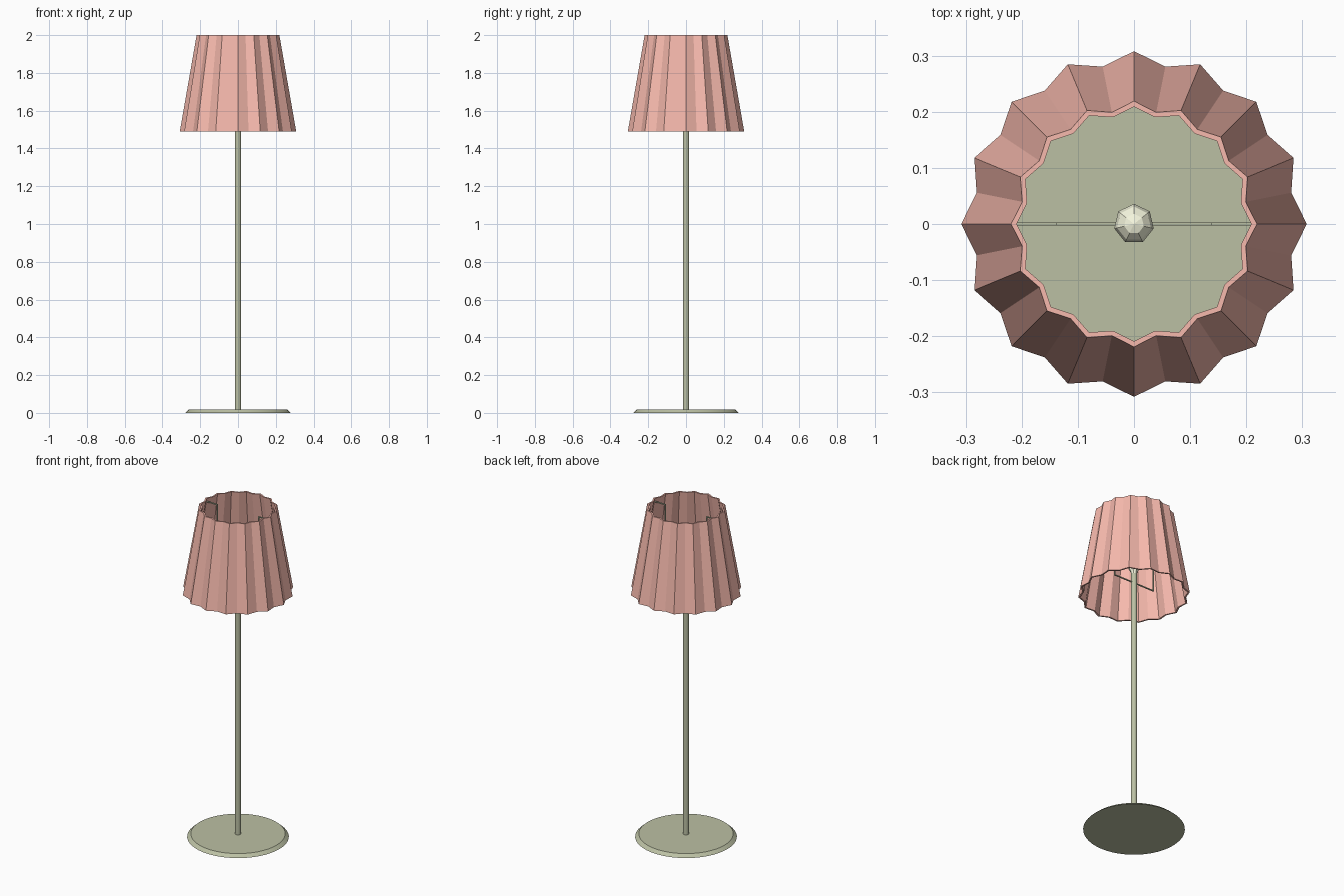
import bpy, math

if "Cube" in bpy.data.objects:
    bpy.data.objects.remove(bpy.data.objects["Cube"])


def material(name, rgb):
    m = bpy.data.materials.new(name)
    m.diffuse_color = (*rgb, 1)
    m.use_nodes = True
    m.node_tree.nodes["Principled BSDF"].inputs["Base Color"].default_value = m.diffuse_color
    return m


GREEN = material("olive_metal", (0.50, 0.53, 0.37))
CORAL = material("coral_fabric", (0.93, 0.49, 0.42))
CREAM = material("cream_glass", (0.93, 0.94, 0.74))


def mesh_object(name, verts, faces, mat):
    me = bpy.data.meshes.new(name)
    me.from_pydata(verts, [], faces)
    me.materials.append(mat)
    ob = bpy.data.objects.new(name, me)
    bpy.context.collection.objects.link(ob)
    return ob


def bridge(a, b, n):
    return [(a + i, a + (i + 1) % n, b + (i + 1) % n, b + i) for i in range(n)]


def lathe(name, profile, n, mat, smooth=True):
    """Closed solid of revolution from (radius, z) pairs, bottom to top."""
    verts = [(r * math.sin(2 * math.pi * i / n), r * math.cos(2 * math.pi * i / n), z)
             for r, z in profile for i in range(n)]
    faces = []
    for k in range(len(profile) - 1):
        faces += [f[::-1] for f in bridge(k * n, (k + 1) * n, n)]
    faces += [tuple(range(n)), tuple(reversed(range(len(verts) - n, len(verts))))]
    ob = mesh_object(name, verts, faces, mat)
    if smooth:
        bpy.ops.object.select_all(action='DESELECT')
        ob.select_set(True)
        bpy.context.view_layer.objects.active = ob
        bpy.ops.object.shade_smooth_by_angle(angle=math.radians(30))
    return ob


# Base and pole
lathe("base", [(0.28, 0), (0.26, 0.018)], 48, GREEN)
lathe("pole", [(0.017, 0.01), (0.017, 1.62)], 16, GREEN)

# Faceted seven-sided bulb
lathe("bulb", [(0.015, 1.61), (0.019, 1.635), (0.032, 1.66), (0.036, 1.68),
               (0.031, 1.70), (0.018, 1.713), (0.001, 1.718)], 7, CREAM, smooth=False)

# Pleated shade: outer bottom, outer top, inner top, inner bottom loops
N = 32
verts, faces = [], []
for peak, valley, z in ((0.308, 0.286, 1.49), (0.219, 0.203, 2.0),
                        (0.209, 0.194, 2.0), (0.298, 0.277, 1.49)):
    for i in range(N):
        a = 2 * math.pi * i / N
        r = valley if i % 2 else peak
        verts.append((r * math.cos(a), r * math.sin(a), z))
for k in range(4):
    faces += bridge(k * N, (k + 1) % 4 * N, N)
mesh_object("pleated_shade", verts, faces, CORAL)

# Stepped square-wire brackets from the pole up to the shade rim
H = 0.003
path = [(0.0, 1.567), (0.14, 1.567), (0.14, 1.98), (0.214, 1.98)]
offsets = [(0, 1), (-1, 1), (-1, 1), (0, 1)]   # mitred corner directions
for side, label in ((1, "right"), (-1, "left")):
    verts, faces = [], []
    for (x, z), (ox, oz) in zip(path, offsets):
        for s, y in ((1, -H), (1, H), (-1, H), (-1, -H)):
            verts.append((side * (x + s * ox * H), y, z + s * oz * H))
    for k in range(3):
        faces += bridge(4 * k, 4 * k + 4, 4)
    faces += [(3, 2, 1, 0), (12, 13, 14, 15)]
    if side > 0:
        faces = [f[::-1] for f in faces]
    faces = [f[::-1] for f in faces]
    mesh_object(label + "_bracket", verts, faces, GREEN)
